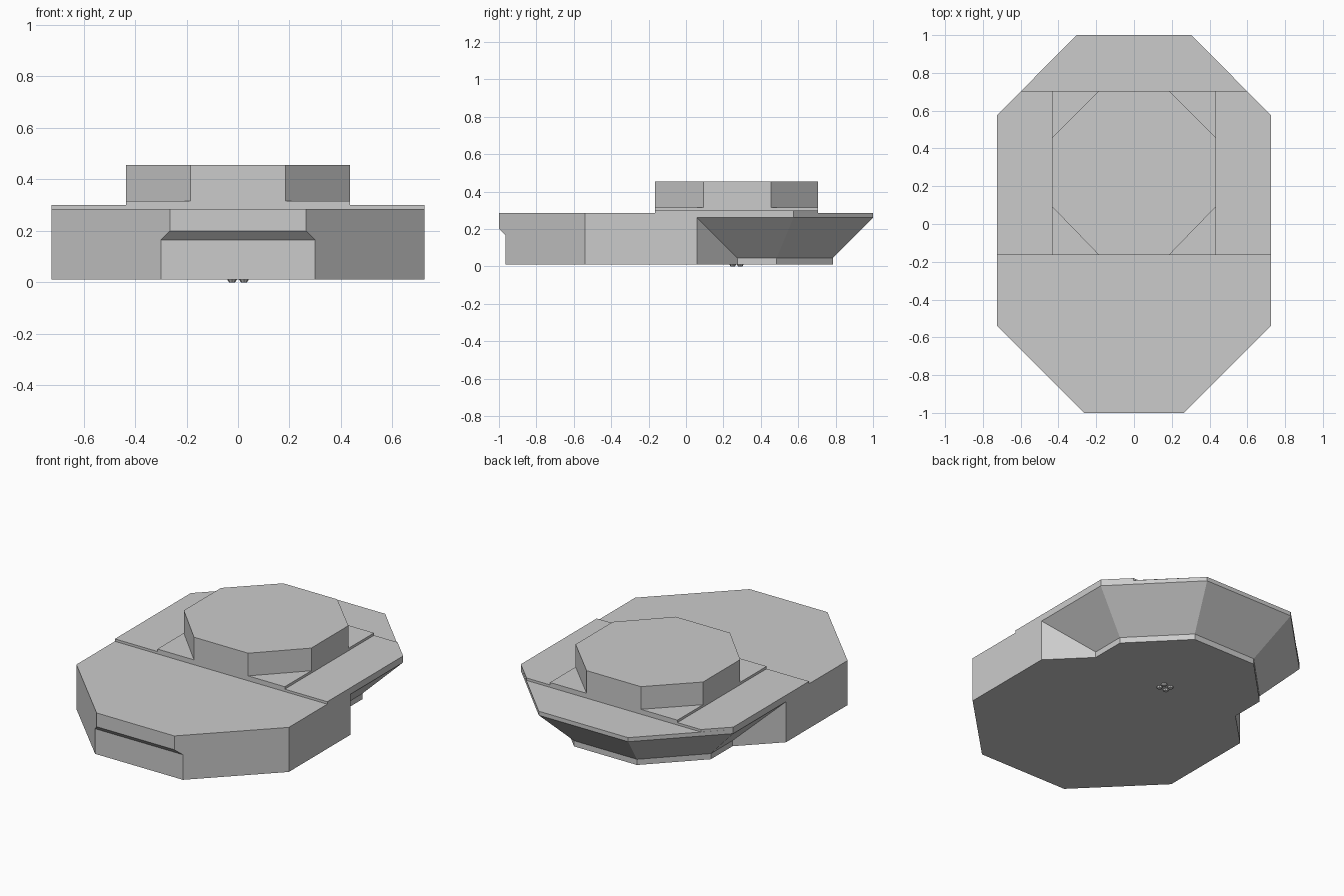
import bpy, bmesh, math

if "Cube" in bpy.data.objects:
    bpy.data.objects.remove(bpy.data.objects["Cube"])

GREY = bpy.data.materials.new("plain grey")
GREY.use_nodes = True
GREY.diffuse_color = (0.6, 0.6, 0.6, 1)
GREY.node_tree.nodes["Principled BSDF"].inputs["Base Color"].default_value = (0.6, 0.6, 0.6, 1)


def loft(name, rings):
    """Skin a stack of (z, right-half outline) rings, mirrored across x."""
    bm = bmesh.new()
    loops = []
    for z, half in rings:
        outline = half + [(-x, y) for x, y in reversed(half)]
        loops.append([bm.verts.new((x, y, z)) for x, y in outline])
    count = len(loops[0])
    for low, high in zip(loops, loops[1:]):
        for i in range(count):
            j = (i + 1) % count
            bm.faces.new((low[i], low[j], high[j], high[i]))
    bm.faces.new(loops[0][::-1])
    bm.faces.new(loops[-1])
    bmesh.ops.remove_doubles(bm, verts=bm.verts, dist=0.0005)
    bmesh.ops.dissolve_limit(bm, angle_limit=math.radians(0.5),
                             verts=bm.verts, edges=bm.edges)
    bmesh.ops.recalc_face_normals(bm, faces=bm.faces)
    mesh = bpy.data.meshes.new(name)
    bm.to_mesh(mesh)
    bm.free()
    mesh.materials.append(GREY)
    obj = bpy.data.objects.new(name, mesh)
    bpy.context.collection.objects.link(obj)
    return obj


def prism(name, half, bottom, top):
    return loft(name, [(bottom, half), (top, half)])


# Hull: vertical front with a stepped nose, rear flaring out above a small foot
FOOT_TOP, RIM = 0.045, 0.26


def hull_ring(z):
    t = min(max((z - FOOT_TOP) / (RIM - FOOT_TOP), 0), 1)
    step = 0.035 if z < 0.18 else 0
    return z, [(0.265 + step, -1 + step), (0.725, -0.54), (0.725, 0.06),
               (0.51 + 0.215 * t, 0.275 - 0.215 * t),
               (0.51 + 0.215 * t, 0.485 + 0.09 * t),
               (0.215 + 0.09 * t, 0.785 + 0.215 * t)]


loft("hull", [hull_ring(z) for z in (0.01, FOOT_TOP, 0.165, 0.2, RIM, 0.285)])

# Stacked upper deck
FRONT, BACK, SIDE = -0.165, 0.705, 0.435
prism("deck_slab", [(0.725, FRONT), (0.725, 0.575), (0.595, BACK)], 0.285, 0.30)
prism("turret_base", [(SIDE, FRONT), (SIDE, BACK)], 0.30, 0.315)
prism("turret", [(0.185, FRONT), (SIDE, 0.093), (SIDE, 0.455), (0.185, BACK)], 0.315, 0.455)

# Four tiny studs under the hull
for x in (-0.023, 0.023):
    for y in (0.25, 0.29):
        bpy.ops.mesh.primitive_cone_add(vertices=8, radius1=0.012, radius2=0.019,
                                        depth=0.011, location=(x, y, 0.0055))
        bpy.context.object.name = "underside_stud"
        bpy.context.object.data.materials.append(GREY)
